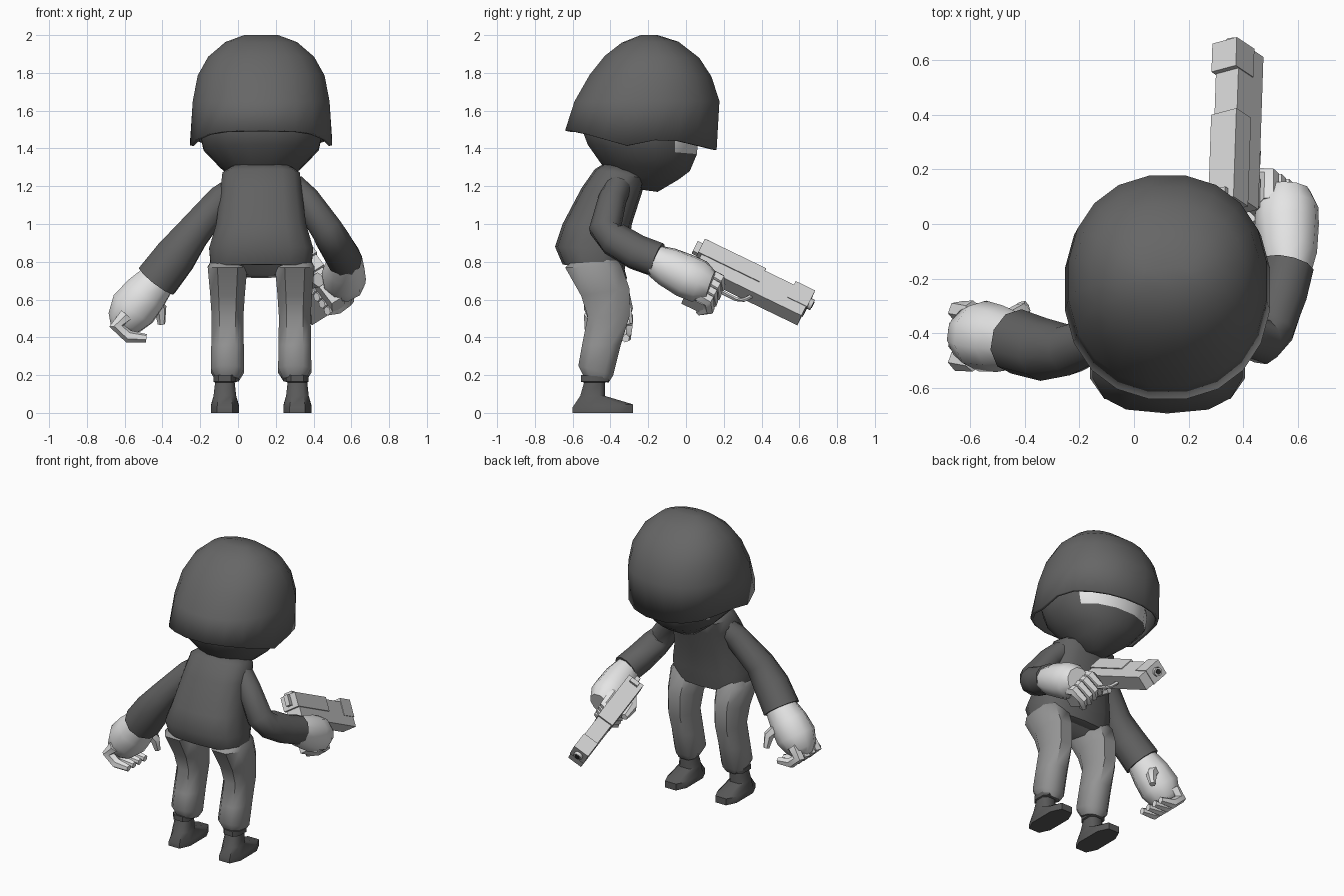
import bpy, bmesh, math
from mathutils import Vector, Matrix

CX = 0.1225  # symmetry plane of the body


def mat(name, v):
    m = bpy.data.materials.new(name)
    m.diffuse_color = (v, v, v, 1)
    return m


HELMET = mat("helmet grey", 0.133)
MASK = mat("mask dark grey", 0.105)
JACKET = mat("jacket dark grey", 0.12)
PANTS = mat("trouser grey", 0.30)
SKIN = mat("pale skin", 0.78)
METAL = mat("light metal", 0.66)
BOOT = mat("boot dark grey", 0.10)
HOLE = mat("dark opening", 0.03)


def loft(name, rings, mats, cap_start=True):
    """Skin a list of equal-length point rings."""
    bm = bmesh.new()
    vr = [[bm.verts.new(p) for p in r] for r in rings]
    n = len(vr[0])
    for a, b in zip(vr, vr[1:]):
        for i in range(n):
            j = (i + 1) % n
            bm.faces.new((a[i], a[j], b[j], b[i]))
    if cap_start:
        bm.faces.new(vr[0])
    bm.faces.new(vr[-1])
    bmesh.ops.recalc_face_normals(bm, faces=bm.faces[:])
    me = bpy.data.meshes.new(name)
    bm.to_mesh(me)
    bm.free()
    ob = bpy.data.objects.new(name, me)
    bpy.context.collection.objects.link(ob)
    for m in mats:
        me.materials.append(m)
    return ob


def section(cx, y0, z0, y1, z1, hw, n, p):
    """Rounded section between a rear point (y0,z0) and a front point (y1,z1)."""
    pts = []
    for i in range(n):
        t = 2 * math.pi * (i + 0.5) / n
        s = lambda v: math.copysign(abs(v) ** (2 / p), v)
        k = (s(math.sin(t)) / s(math.sin(math.pi / 2 - (math.pi / n))) + 1) / 2
        pts.append(Vector((cx + hw * s(math.cos(t)) / s(math.cos(math.pi / n)),
                           y0 + (y1 - y0) * k, z0 + (z1 - z0) * k)))
    return pts


def body(name, cx, table, mats, n=12, p=2.4, **kw):
    return loft(name, [section(cx, *row, n, p) for row in table], mats, **kw)


def tube(name, pts, m, n=10, xf=Matrix()):
    """Tapered tube through (x, y, z, radius) points."""
    c = [xf @ Vector(p[:3]) for p in pts]
    rings = []
    for i, p in enumerate(pts):
        t = (c[min(i + 1, len(c) - 1)] - c[max(i - 1, 0)]).normalized()
        u = Vector((0.3, 0.9, 0.3)).cross(t).normalized()
        v = t.cross(u)
        rings.append([c[i] + p[3] * (u * math.cos(a) + v * math.sin(a))
                      for a in (2 * math.pi * (k + 0.5) / n for k in range(n))])
    return loft(name, rings, [m])


def box(name, a, b, c, m, xf):
    """Box from ranges along the three local axes."""
    rings = [[xf @ Vector((x, y, z)) for x, z in
              ((a[0], c[0]), (a[1], c[0]), (a[1], c[1]), (a[0], c[1]))] for y in b]
    return loft(name, rings, [m])


# Helmet: open shell with a shaped rim
RIM = [(-0.7, 1.50), (-0.58, 1.49), (-0.26, 1.40), (-0.13, 1.46), (0.17, 1.39)]


def rim_z(y):
    for (ya, za), (yb, zb) in zip(RIM, RIM[1:]):
        if y <= yb:
            return za + (zb - za) * (y - ya) / (yb - ya)
    return RIM[-1][1]


rows = [(-0.64, 1.5, 0.162, 1.39, 0.376), (-0.59, 1.65, 0.177, 1.65, 0.362),
        (-0.51, 1.79, 0.135, 1.78, 0.336), (-0.43, 1.89, 0.07, 1.88, 0.28),
        (-0.34, 1.96, -0.04, 1.965, 0.19), (-0.24, 2.0, -0.15, 2.0, 0.09)]
rings = [section(CX, *r, 20, 2.2) for r in rows]
for p in rings[0]:
    p.z = rim_z(p.y)
helmet = loft("helmet", rings, [HELMET], cap_start=False)
sol = helmet.modifiers.new("shell", 'SOLIDIFY')
sol.thickness = 0.02
sol.offset = -1

# Head in a mask, with the eye opening left bare
head = body("masked_head", CX, [
    (-0.30, 1.19, -0.15, 1.17, 0.07), (-0.38, 1.25, -0.04, 1.235, 0.15),
    (-0.45, 1.32, 0.02, 1.28, 0.215), (-0.52, 1.42, 0.058, 1.37, 0.305),
    (-0.55, 1.5, 0.065, 1.47, 0.325), (-0.53, 1.6, 0.05, 1.6, 0.31),
    (-0.40, 1.8, -0.02, 1.8, 0.18)], [MASK, SKIN], n=16, p=2.2)
for f in head.data.polygons:
    if 3 * 16 <= f.index < 6 * 16 and f.center.y > -0.09:
        f.material_index = 1

# Jacket torso
body("jacket", CX, [
    (-0.57, 0.78, -0.36, 0.73, 0.20), (-0.65, 0.785, -0.33, 0.745, 0.266),
    (-0.69, 0.88, -0.31, 0.86, 0.275), (-0.65, 1.0, -0.29, 1.0, 0.238),
    (-0.55, 1.19, -0.235, 1.17, 0.215), (-0.48, 1.29, -0.22, 1.24, 0.205),
    (-0.43, 1.32, -0.24, 1.27, 0.16)], [JACKET], n=14, p=2.7)

# Trouser seat between the legs
body("trouser_seat", CX, [
    (-0.55, 0.735, -0.42, 0.715, 0.12), (-0.62, 0.79, -0.35, 0.75, 0.22),
    (-0.62, 0.83, -0.36, 0.83, 0.20)], [PANTS], n=12, p=2.6)

# Legs and boots, mirrored about the body plane
for side, s in (("left", -1), ("right", 1)):
    body(side + "_trouser_leg", CX + s * 0.178, [
        (-0.54, 0.19, -0.41, 0.16, 0.06), (-0.57, 0.25, -0.385, 0.20, 0.088),
        (-0.55, 0.36, -0.345, 0.36, 0.086), (-0.52, 0.51, -0.30, 0.51, 0.084),
        (-0.555, 0.62, -0.30, 0.66, 0.092), (-0.64, 0.77, -0.34, 0.775, 0.105),
        (-0.58, 0.82, -0.38, 0.84, 0.07)], [PANTS], n=8, p=2.6)
    body(side + "_boot", CX + s * 0.192, [
        (-0.60, 0.0, -0.28, 0.0, 0.074), (-0.60, 0.03, -0.28, 0.045, 0.074),
        (-0.56, 0.09, -0.43, 0.09, 0.06), (-0.54, 0.16, -0.43, 0.16, 0.052),
        (-0.555, 0.165, -0.41, 0.165, 0.06), (-0.555, 0.20, -0.41, 0.19, 0.06)],
        [BOOT], n=8, p=3)

# Sleeves
tube("left_sleeve", [(-0.0, -0.36, 1.20, 0.07), (-0.09, -0.40, 1.13, 0.08),
                     (-0.24, -0.46, 0.95, 0.095), (-0.33, -0.46, 0.83, 0.115),
                     (-0.43, -0.43, 0.70, 0.12)], JACKET)
tube("right_sleeve", [(0.29, -0.36, 1.20, 0.07), (0.36, -0.39, 1.13, 0.075),
                      (0.47, -0.43, 0.97, 0.085), (0.50, -0.38, 0.92, 0.092),
                      (0.54, -0.26, 0.85, 0.095), (0.565, -0.15, 0.81, 0.095)], JACKET)

# Open hand with curled fingers
tube("left_palm", [(-0.42, -0.43, 0.71, 0.10), (-0.49, -0.42, 0.63, 0.122),
                   (-0.555, -0.41, 0.55, 0.13), (-0.60, -0.405, 0.48, 0.10),
                   (-0.62, -0.40, 0.44, 0.06)], SKIN)
for i in range(4):
    y = -0.50 + 0.06 * i
    tube("left_finger", [(-0.59, y, 0.52, 0.04), (-0.642, y, 0.46, 0.04),
                         (-0.58, y, 0.405, 0.034), (-0.485, y, 0.395, 0.022)], SKIN, 6)
tube("left_thumb", [(-0.47, -0.36, 0.62, 0.04), (-0.41, -0.32, 0.55, 0.034),
                    (-0.405, -0.30, 0.47, 0.02)], SKIN, 6)

# Pistol frame: axes right / forward / up, rolled and pitched down
fwd = Vector((0.03, 0.9, -0.435)).normalized()
r0 = fwd.cross(Vector((0, 0, 1))).normalized()
u0 = r0.cross(fwd)
ca, sa = math.cos(math.radians(35)), math.sin(math.radians(35))
right, up = ca * r0 + sa * u0, ca * u0 - sa * r0
G = Matrix((right, fwd, up)).transposed().to_4x4()
G.translation = Vector((0.36, 0.06, 0.838))

box("pistol_rear_slide", (-0.056, 0.056), (0, 0.36), (-0.02, 0.075), METAL, G)
box("pistol_front_slide", (-0.05, 0.05), (0.36, 0.645), (-0.02, 0.062), METAL, G)
box("pistol_muzzle_block", (-0.054, 0.054), (0.53, 0.645), (-0.03, 0.085), METAL, G)
box("pistol_frame", (-0.05, 0.05), (0.02, 0.64), (-0.095, -0.02), METAL, G)
box("pistol_grip", (-0.04, 0.04), (0.04, 0.16), (-0.30, -0.08), METAL, G)
box("pistol_rear_sight", (-0.03, 0.03), (0.01, 0.04), (0.075, 0.093), METAL, G)
box("pistol_hammer", (-0.015, 0.015), (-0.03, 0.01), (0.0, 0.07), METAL, G)
tube("pistol_barrel", [(0, 0.6, 0.03, 0.03), (0, 0.665, 0.03, 0.03)], METAL, 8, G)
tube("pistol_bore", [(0, 0.66, 0.03, 0.018), (0, 0.668, 0.03, 0.018)], HOLE, 8, G)
tube("pistol_trigger_guard", [(0, 0.15, -0.145, 0.012), (0, 0.29, -0.15, 0.012),
                              (0, 0.33, -0.13, 0.012), (0, 0.36, -0.08, 0.012)], METAL, 6, G)

# Gripping hand
tube("right_palm", [(0.565, -0.17, 0.81, 0.085), (0.565, -0.10, 0.775, 0.106),
                    (0.56, 0.0, 0.725, 0.118), (0.56, 0.07, 0.695, 0.116),
                    (0.565, 0.13, 0.675, 0.08)], SKIN)
for i in range(4):
    c = -0.13 - 0.05 * i
    tube("right_finger", [(0.075, 0.06, c, 0.036), (0.07, 0.165, c, 0.036),
                          (0.0, 0.185, c, 0.032), (-0.06, 0.14, c, 0.024)], SKIN, 6, G)
tube("right_thumb", [(-0.03, 0.0, -0.16, 0.04), (-0.075, 0.08, -0.11, 0.032),
                     (-0.075, 0.18, -0.08, 0.022)], SKIN, 6, G)

# Smooth shading with sharp creases kept
for ob in bpy.data.objects:
    ob.select_set(ob.type == 'MESH')
bpy.context.view_layer.objects.active = helmet
bpy.ops.object.shade_smooth_by_angle(angle=math.radians(50))
